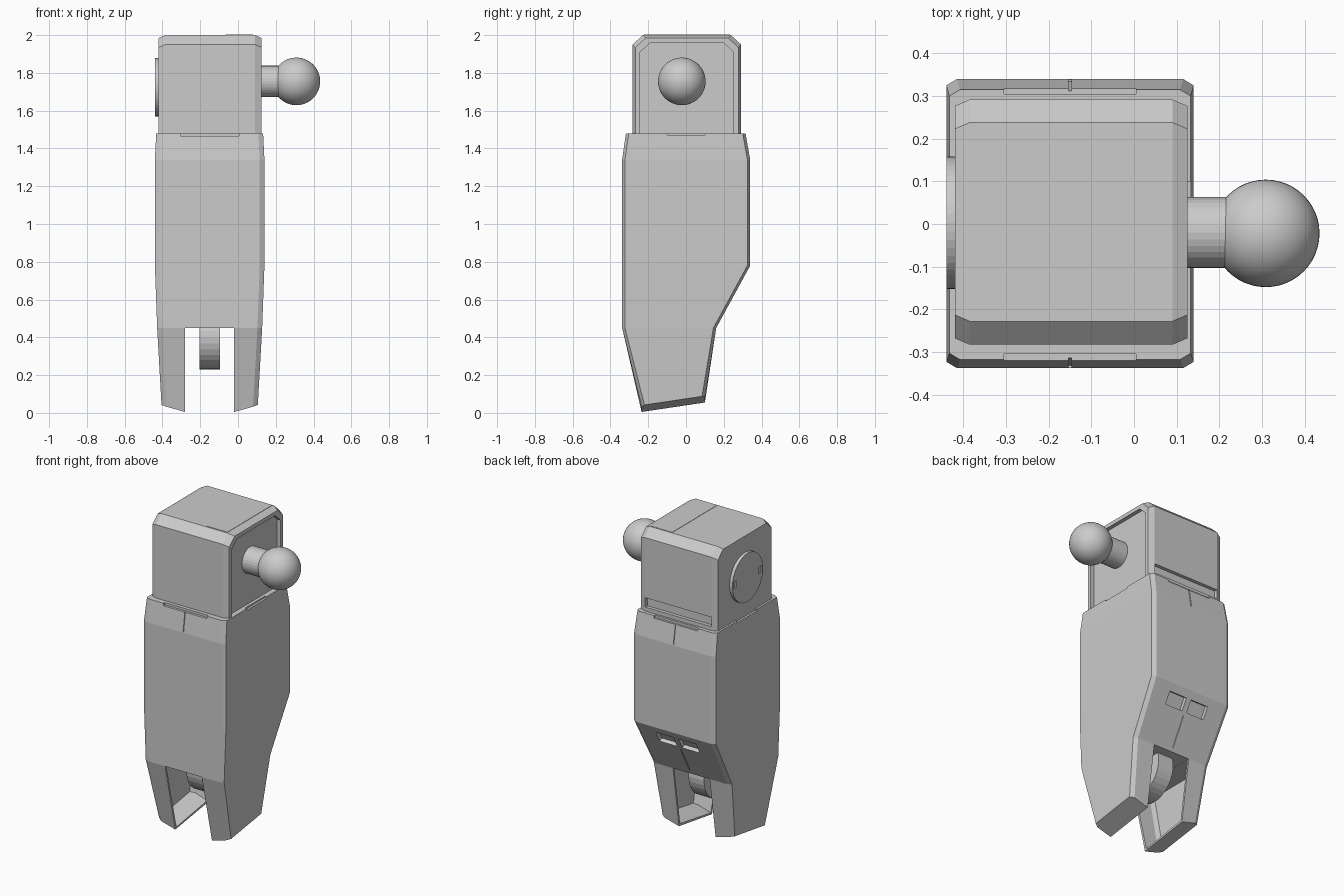
import bpy, bmesh, math
from mathutils import Vector

cube = bpy.data.objects.get("Cube")
if cube:
    bpy.data.objects.remove(cube, do_unlink=True)

grey = bpy.data.materials.new("light_grey")
grey.use_nodes = True
GREY = (0.6, 0.6, 0.6, 1)
grey.diffuse_color = GREY
grey.node_tree.nodes["Principled BSDF"].inputs["Base Color"].default_value = GREY
MID = -0.15   # centre of the limb in x
LEG = 0.13    # half width of the gap between the prongs


def finish(bm, name):
    bmesh.ops.recalc_face_normals(bm, faces=bm.faces)
    mesh = bpy.data.meshes.new(name)
    bm.to_mesh(mesh)
    bm.free()
    ob = bpy.data.objects.new(name, mesh)
    bpy.context.collection.objects.link(ob)
    mesh.materials.append(grey)
    return ob


def loft(name, rings, caps=None):
    bm = bmesh.new()
    loops = [[bm.verts.new(p) for p in ring] for ring in rings]
    n = len(loops[0])
    for a, b in zip(loops, loops[1:]):
        for i in range(n):
            j = (i + 1) % n
            bm.faces.new((a[i], a[j], b[j], b[i]))
    for end in (loops[0], loops[-1]):
        for cap in caps or [range(n)]:
            bm.faces.new([end[i] for i in cap])
    return finish(bm, name)


def box(name, centre, size, tilt=0):
    bpy.ops.mesh.primitive_cube_add(size=1, location=centre, rotation=(tilt, 0, 0))
    ob = bpy.context.object
    ob.name = name
    ob.scale = size
    ob.data.materials.append(grey)
    return ob


def rod(name, centre, radius, length, sides):
    bpy.ops.mesh.primitive_cylinder_add(vertices=sides, radius=radius, depth=length,
                                        location=centre, rotation=(0, math.pi / 2, 0))
    ob = bpy.context.object
    ob.name = name
    ob.data.materials.append(grey)
    return ob


def cut(target, cutter):
    cutter.hide_render = True
    bpy.context.view_layer.update()
    mod = target.modifiers.new("cut", "BOOLEAN")
    mod.operation = "DIFFERENCE"
    mod.solver = "EXACT"
    mod.object = cutter
    bpy.context.view_layer.objects.active = target
    bpy.ops.object.modifier_apply(modifier=mod.name)
    bpy.data.objects.remove(cutter, do_unlink=True)


def section(half, front, back, z_front, z_back, dip=0, shrink=0):
    """Horizontal section with chamfered corners; dip lowers the middle."""
    h, f, b = half - shrink, front + shrink, back - shrink
    right = [(LEG, f), (h - 0.025, f), (h, f + 0.015),
             (h, b - 0.015), (h - 0.025, b), (LEG, b)]
    ring = []
    for x, y in right + [(-x, y) for x, y in reversed(right)]:
        t = (y - f) / (b - f)
        low = dip * (h - abs(x)) / (h - LEG)
        ring.append((MID + x, y, z_front + t * (z_back - z_front) - low))
    return ring


# Lower limb housing, narrowing into two prongs
CAPS = [(0, 5, 6, 11), (0, 1, 4, 5), (1, 2, 3, 4), (6, 7, 10, 11), (7, 8, 9, 10)]
limb = loft("limb_housing", [
    section(0.283, -0.318, 0.315, 1.48, 1.48),
    section(0.29, -0.338, 0.34, 1.34, 1.34),
    section(0.29, -0.338, 0.34, 0.78, 0.78),
    section(0.278, -0.338, 0.16, 0.45, 0.45),
    section(0.255, -0.235, 0.10, 0.04, 0.09, 0.035)], CAPS)

# Hollow prongs and the gap between them
cut(limb, loft("cavity", [
    section(0.278, -0.338, 0.16, 0.449, 0.449, 0, 0.012),
    section(0.255, -0.235, 0.10, 0.053, 0.103, 0.035, 0.012)], CAPS))
cut(limb, box("gap", (MID, 0, 0.2), (2 * LEG, 1, 0.5)))

# Collar notches and seams, front and back
for side, tilt in ((-1, -0.142), (1, 0.177)):
    cut(limb, box("notch", (MID, side * 0.32, 1.48), (0.31, 0.03, 0.03)))
    cut(limb, box("seam", (MID, side * 0.328, 1.41), (0.006, 0.012, 0.13), tilt))
    cut(limb, box("side_notch", (MID + side * 0.285, 0, 1.48), (0.03, 0.2, 0.02)))

# Pockets and seam on the sloping back panel
for side in (-1, 1):
    cut(limb, box("pocket", (MID + side * 0.08, 0.297, 0.7), (0.125, 0.05, 0.08), -0.5))
cut(limb, box("panel_seam", (MID, 0.22, 0.56), (0.006, 0.012, 0.2), -0.5))

# Shoulder block with chamfered ends
PROFILE = [(-0.283, 1.465), (-0.283, 1.95), (-0.228, 2.0),
           (0.238, 2.0), (0.292, 1.95), (0.292, 1.465)]


def block_ring(x, inset, drop=0):
    return [(x, y - math.copysign(inset, y), z - (inset if z > 1.5 else drop))
            for y, z in PROFILE]


block = loft("shoulder_block", [block_ring(-0.42, 0.015), block_ring(-0.385, 0),
                                block_ring(0.09, 0), block_ring(0.125, 0.015)])
cut(block, loft("side_recess", [block_ring(0.1, 0.04, 0.1), block_ring(0.2, 0.04, 0.1)]))
cut(block, box("back_slot", (MID, 0.29, 1.535), (0.47, 0.04, 0.06)))
box("top_panel", (0.007, 0.006, 2.0), (0.145, 0.455, 0.004))

# Round side cover with two small key slots
cover = rod("side_cover", (-0.425, 0.003, 1.725), 0.155, 0.03, 48)
for side in (-1, 1):
    cut(cover, box("key_slot", (-0.44, 0.003 + side * 0.13, 1.725), (0.02, 0.03, 0.045)))

# Ball joint
rod("ball_stem", (0.17, -0.02, 1.755), 0.083, 0.16, 32)
bpy.ops.mesh.primitive_uv_sphere_add(segments=48, ring_count=24, radius=0.126,
                                     location=(0.309, -0.022, 1.755))
ball = bpy.context.object
ball.name = "ball"
ball.data.materials.append(grey)
bpy.ops.object.shade_smooth()

# Hinge lug between the prongs
rod("hinge_lug", (MID, -0.06, 0.4), 0.17, 0.11, 32)
